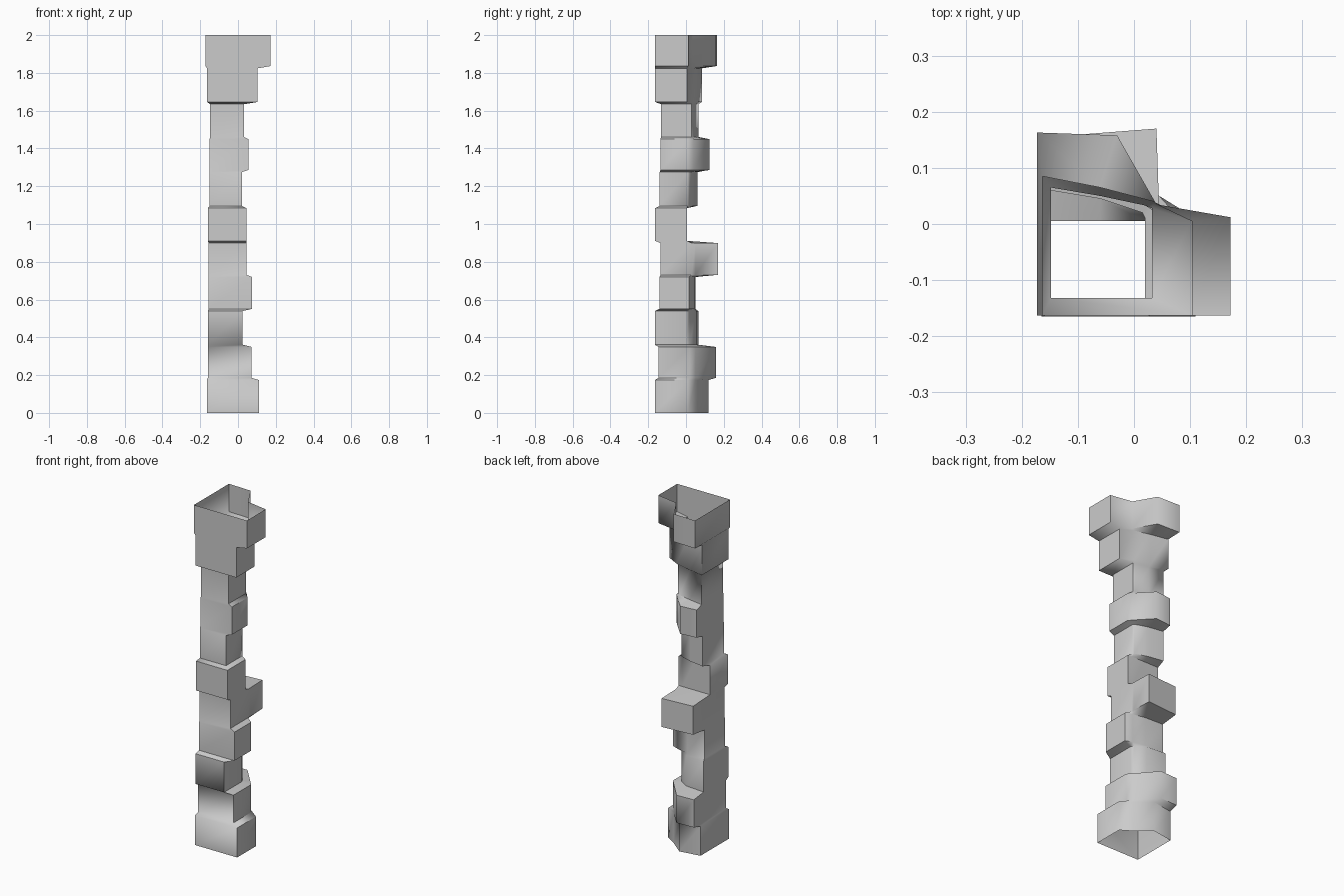
import bpy, bmesh

if "Cube" in bpy.data.objects:
    bpy.data.objects.remove(bpy.data.objects["Cube"])

# Outline of each stone course, bottom to top:
# left, right, front, y of right arm corner, inner corner x/y, back arm corner x/y, y of back left corner
courses = [
    (-.165, .110, -.165, .010, .045, .05, -.04, .12, .10),
    (-.160, .072, -.145, .020, .045, .05, -.05, .16, .155),
    (-.160, .025, -.165, .000, .015, .02, -.04, .055, .065),
    (-.155, .075, -.140, .015, .035, .03, -.04, .045, .05),
    (-.155, .045, -.135, .030, .044, .05, .04, .17, .155),
    (-.160, .045, -.163, .005, .020, .005, -.06, .005, .005),
    (-.150, .020, -.140, .010, .015, .02, -.06, .045, .06),
    (-.150, .055, -.135, .010, .030, .04, -.05, .125, .115),
    (-.148, .032, -.132, .028, .020, .033, -.06, .05, .065),
    (-.163, .103, -.163, .005, .035, .04, -.06, .065, .085),
    (-.173, .172, -.163, .012, .040, .035, -.03, .158, .163),
]
levels = [0, .18, .355, .545, .725, .905, 1.09, 1.28, 1.455, 1.64, 1.83, 2.0]
GAP = .006

# Loft the courses into one open hollow quoin column
bm = bmesh.new()
rings = []
for i, (xl, xr, yf, ya, xi, yi, xb, yb, yl) in enumerate(courses):
    outline = [(xl, yf), (xr, yf), (xr, ya), (xi, yi), (xb, yb), (xl, yl)]
    z0 = levels[i] + (GAP if i else 0)
    z1 = levels[i + 1] - (GAP if i < len(courses) - 1 else 0)
    for z in (z0, z1):
        rings.append([bm.verts.new((x, y, z)) for x, y in outline])
for low, high in zip(rings, rings[1:]):
    for k in range(6):
        n = (k + 1) % 6
        bm.faces.new((low[k], low[n], high[n], high[k]))

# Soften the stone edges
sharp = [e for e in bm.edges if len(e.link_faces) == 2 and e.calc_face_angle(0) > .6]
bmesh.ops.bevel(bm, geom=sharp, offset=.007, offset_type='OFFSET', segments=1,
                affect='EDGES', clamp_overlap=True)
bmesh.ops.recalc_face_normals(bm, faces=bm.faces)

mesh = bpy.data.meshes.new("quoin_column")
bm.to_mesh(mesh)
bm.free()
column = bpy.data.objects.new("quoin_column", mesh)
bpy.context.collection.objects.link(column)
bpy.context.view_layer.objects.active = column
column.select_set(True)
bpy.ops.object.shade_smooth_by_angle(angle=1.05)
